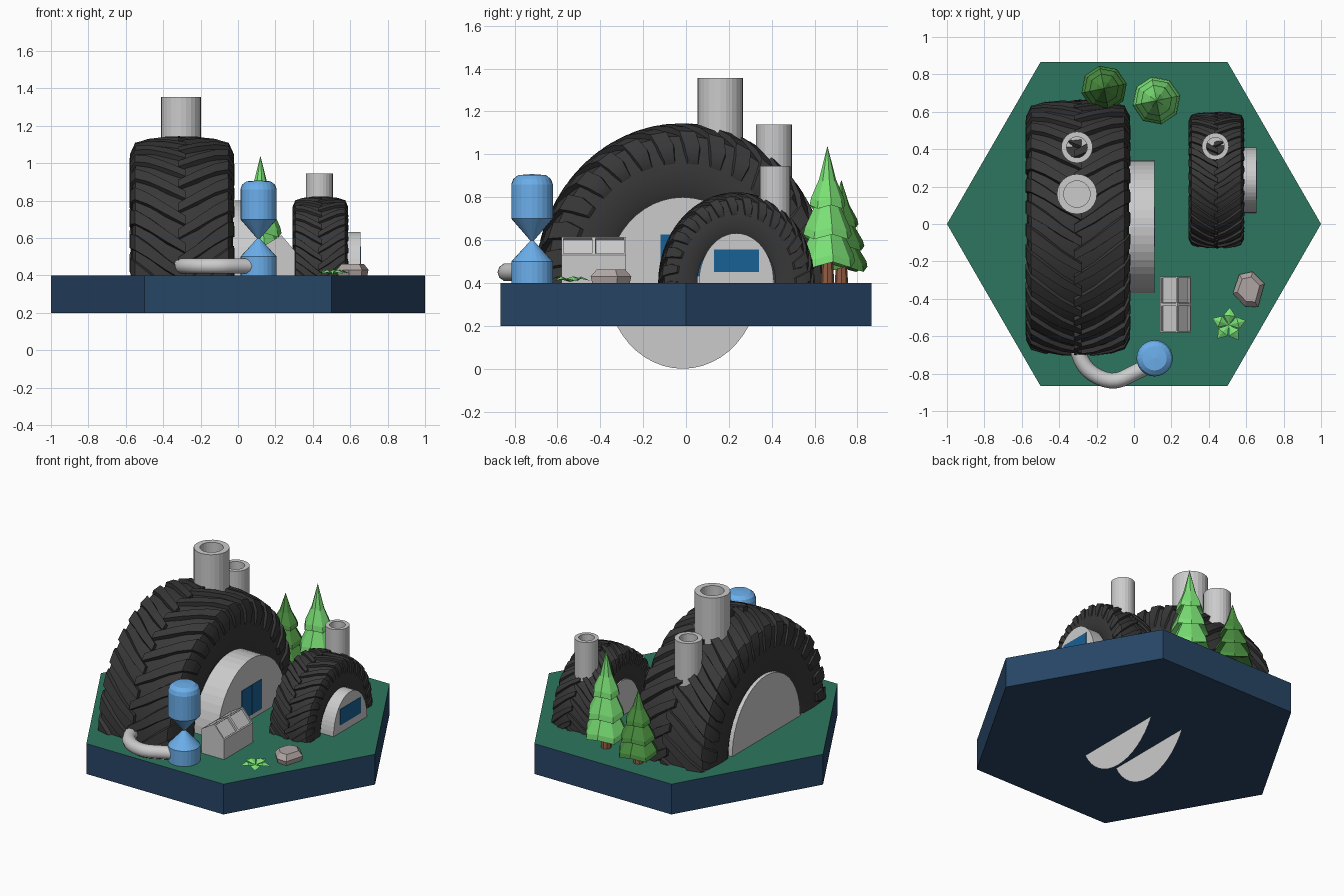
import bpy, bmesh
from math import sin, cos, pi

if "Cube" in bpy.data.objects:
    bpy.data.objects.remove(bpy.data.objects["Cube"])

G = 0.40  # ground level (top of the slab)


def mat(name, r, g, b):
    m = bpy.data.materials.new(name)
    m.diffuse_color = [c ** 2.2 for c in (r, g, b)] + [1]
    m.use_nodes = True
    m.node_tree.nodes["Principled BSDF"].inputs["Base Color"].default_value = m.diffuse_color
    return m


GREEN = mat("grass", .19, .46, .37)
NAVY = mat("navy", .17, .28, .40)
RUBBER = mat("rubber", .23, .23, .23)
BLUE = mat("blue", .42, .68, .92)
GLASS = mat("glass", .12, .38, .58)
LIGHT = mat("light_leaf", .48, .88, .46)
DARK = mat("dark_leaf", .30, .56, .26)
BARK = mat("bark", .56, .36, .27)
STONE = mat("stone", .68, .64, .63)


def mesh(name, verts, faces, m=None, smooth=None, cut=None):
    bm = bmesh.new()
    vs = [bm.verts.new(v) for v in verts]
    for f in faces:
        bm.faces.new([vs[i] for i in f])
    bmesh.ops.recalc_face_normals(bm, faces=bm.faces)
    if cut is not None:
        bmesh.ops.bisect_plane(bm, geom=bm.verts[:] + bm.edges[:] + bm.faces[:],
                               plane_co=(0, 0, cut), plane_no=(0, 0, 1), clear_inner=True)
    me = bpy.data.meshes.new(name)
    bm.to_mesh(me)
    bm.free()
    ob = bpy.data.objects.new(name, me)
    bpy.context.collection.objects.link(ob)
    if m:
        me.materials.append(m)
    if smooth:
        bpy.ops.object.select_all(action='DESELECT')
        ob.select_set(True)
        bpy.context.view_layer.objects.active = ob
        bpy.ops.object.shade_smooth_by_angle(angle=smooth)
    return ob


def lathe(name, prof, n, x, y, m=None, wave=0, turn=0):
    """Revolve (radius, z) points; zero radius is a pole, open ends are capped."""
    verts, faces, rings = [], [], []
    for r, z in prof:
        cnt = n if r > 0 else 1
        rings.append(list(range(len(verts), len(verts) + cnt)))
        for i in range(cnt):
            a = turn + 2 * pi * i / n
            verts.append((x + r * cos(a), y + r * sin(a), z + wave * r * (-1) ** i))
    for A, B in zip(rings, rings[1:]):
        for i in range(n):
            q = [A[i % len(A)], A[(i + 1) % len(A)], B[(i + 1) % len(B)], B[i % len(B)]]
            faces.append(list(dict.fromkeys(q)))
    faces += [R for R in (rings[0], rings[-1]) if len(R) > 1]
    return mesh(name, verts, faces, m)


def prism_x(name, outline, x0, x1, m=None):
    """Extrude a (y, z) outline along x."""
    n = len(outline)
    verts = [(x, y, z) for x in (x0, x1) for y, z in outline]
    faces = [list(range(n)), list(range(n, 2 * n))]
    faces += [(i, (i + 1) % n, n + (i + 1) % n, n + i) for i in range(n)]
    return mesh(name, verts, faces, m)


def pane(name, x, y0, y1, z0, z1):
    prism_x(name, [(y0, z0), (y1, z0), (y1, z1), (y0, z1)], x - .01, x + .003, GLASS)


def tyre(name, cx, cy, h, ry, rz, lugs):
    """Half-buried tyre: swept casing plus staggered chevron lugs."""
    def P(x, r, a):
        return (cx + x * h, cy - ry * r * cos(a), G + rz * r * sin(a))
    half = [(.85, .50), (.97, .58), (.98, .72), (.95, .86), (.89, .92), (.5, .955)]
    prof = half + [(0, .965)] + [(-x, r) for x, r in reversed(half)]
    n, k = 64, len(prof)
    verts = [P(x, r, 2 * pi * i / n) for i in range(n) for x, r in prof]
    faces = [(i * k + j, i * k + j + 1, (i + 1) % n * k + j + 1, (i + 1) % n * k + j)
             for i in range(n) for j in range(k - 1)]
    # lug spine: across position, radius, angle lag, half width
    spine = [(-.07, 1.0, -.01, .034), (.3, .997, .08, .042), (.65, .98, .18, .05),
             (.9, .952, .25, .058), (1.0, .87, .29, .062), (1.01, .77, .31, .045)]
    for i in range(lugs):
        for s in (-1, 1):
            a0 = 2 * pi * (i + (.5 if s > 0 else 0)) / lugs
            b = len(verts)
            for x, r, da, w in spine:
                a, xb, rb = a0 + da, x * (.92 if x > .6 else 1), r - .05
                verts += [P(s * xb, rb, a - w * 1.25), P(s * x, r, a - w),
                          P(s * x, r, a + w), P(s * xb, rb, a + w * 1.25)]
            for j in range(len(spine) - 1):
                o = b + 4 * j
                faces += [(o + t, o + (t + 1) % 4, o + 4 + (t + 1) % 4, o + 4 + t) for t in range(4)]
            e = len(verts)
            faces += [(b, b + 1, b + 2, b + 3), (e - 4, e - 3, e - 2, e - 1)]
    mesh(name, verts, faces, RUBBER, smooth=.6, cut=G - .015)


def arch(cy, ry, rz, n=24):
    pts = [(cy + ry * cos(pi * i / n), G + rz * sin(pi * i / n)) for i in range(n + 1)]
    return pts + [(cy - ry, G - .02), (cy + ry, G - .02)]


# Hexagonal slab with grass top
base = lathe("base", [(1, .2), (1, G)], 6, 0, 0, NAVY)
base.data.materials.append(GREEN)
for p in base.data.polygons:
    if p.normal.z > .9:
        p.material_index = 1

# Tyre buildings with hub rooms
tyre("large_tyre", -.30, -.02, .278, .685, .745, 30)
tyre("small_tyre", .44, .235, .148, .365, .423, 28)
prism_x("large_hub", arch(-.015, .355, .40), -.575, .11)
prism_x("small_hub", arch(.235, .175, .232), .295, .655)
for i, x in enumerate((.11, -.13)):
    rim = [(x, -.015 + .355 * cos(2 * pi * t / 48), G + .4 * sin(2 * pi * t / 48)) for t in range(48)]
    mesh(f"hub_plate_{i}", rim, [list(range(48))])

# Windows and doors
pane("door_left", .11, -.12, -.018, .43, .625)
pane("door_right", .11, -.012, .09, .43, .625)
pane("small_window", .655, .13, .34, .45, .555)

# Chimneys
for i, (x, y, r, z0, z1) in enumerate([(-.305, .16, .107, .95, 1.355), (-.305, .41, .084, .85, 1.14),
                                       (.435, .415, .072, .65, .945)]):
    lathe(f"chimney_{i}", [(r, z0), (r, z1), (r * .66, z1), (r * .66, z1 - .2)], 24, x, y)

# Hourglass-shaped tank and its feed pipe
lathe("tank", [(.097, G), (.097, .5), (.008, .597), (.097, .70), (.097, .86), (.088, .885),
               (.065, .903), (0, .908)], 24, .11, -.718, BLUE)
cu = bpy.data.curves.new("feed_pipe", 'CURVE')
cu.dimensions = '3D'
cu.bevel_depth, cu.bevel_resolution, cu.use_fill_caps = .042, 3, True
sp = cu.splines.new('NURBS')
path = [(-.31, -.64), (-.29, -.73), (-.22, -.81), (-.10, -.85), (.01, -.79), (.10, -.75)]
sp.points.add(len(path) - 1)
for q, (x, y) in zip(sp.points, path):
    q.co = (x, y, .45, 1)
sp.use_endpoint_u, sp.order_u, sp.resolution_u = True, 3, 3
bpy.context.collection.objects.link(bpy.data.objects.new("feed_pipe", cu))

# Greenhouse with recessed roof panels
sect = [(.14, G), (.305, G), (.305, .53), (.232, .615), (.14, .56)]
ys = (-.58, -.43, -.28)
gv = [(x, y, z) for y in ys for x, z in sect]
gf = [(0, 1, 2, 3, 4), (10, 11, 12, 13, 14)]
gf += [(5 * j + t, 5 * j + (t + 1) % 5, 5 * j + 5 + (t + 1) % 5, 5 * j + 5 + t)
       for j in range(2) for t in range(5)]
house = mesh("greenhouse", gv, gf)
bm = bmesh.new()
bm.from_mesh(house.data)
roof = [f for f in bm.faces if .2 < f.normal.z < .95]
bmesh.ops.inset_individual(bm, faces=roof, thickness=.012)
bmesh.ops.inset_individual(bm, faces=roof, thickness=.001, depth=-.012)
bm.to_mesh(house.data)
bm.free()

# Rock: stacked rings of one irregular outline
outline = [(-.085, -.02), (-.02, -.09), (.05, -.095), (.085, .03), (.02, .095), (-.05, .08)]
rv = [(.613 + x * s, -.35 + y * s, z) for s, z in ((.92, G), (1, .43), (.7, .462)) for x, y in outline]
rf = [range(6), range(12, 18)]
rf += [(6 * j + i, 6 * j + (i + 1) % 6, 6 * j + 6 + (i + 1) % 6, 6 * j + 6 + i)
       for j in range(2) for i in range(6)]
mesh("rock", rv, rf, STONE)

# Leafy plant
lv, lf = [], []
for i in range(5):
    a, b = 2 * pi * i / 5 + .25, len(lv)
    for d, w, z in ((.0, 0, .405), (.05, -.032, .42), (.095, 0, .41), (.05, .032, .42), (.05, 0, .43)):
        lv.append((.507 + d * cos(a) - w * sin(a), -.54 + d * sin(a) + w * cos(a), z))
    lf += [(b, b + 1, b + 4), (b + 1, b + 2, b + 4), (b + 2, b + 3, b + 4), (b + 3, b, b + 4)]
mesh("plant", lv, lf, LIGHT)

# Conifers
tiers = [(0, .125), (.07, .11), (.13, .085), (.125, .12), (.06, .26), (.115, .215), (.107, .25),
         (.045, .39), (.085, .355), (.078, .39), (.04, .48), (0, .64)]
for name, x, y, s, sz, m in (("light_tree", .12, .66, 1, 1, LIGHT), ("dark_tree", -.16, .725, .95, .75, DARK)):
    lathe(name, [(r * s, G + z * sz) for r, z in tiers], 8, x, y, m, wave=.1, turn=.2)
    lathe(name + "_trunk", [(.032, G - .01), (.024, G + .14 * sz)], 8, x, y, BARK)
